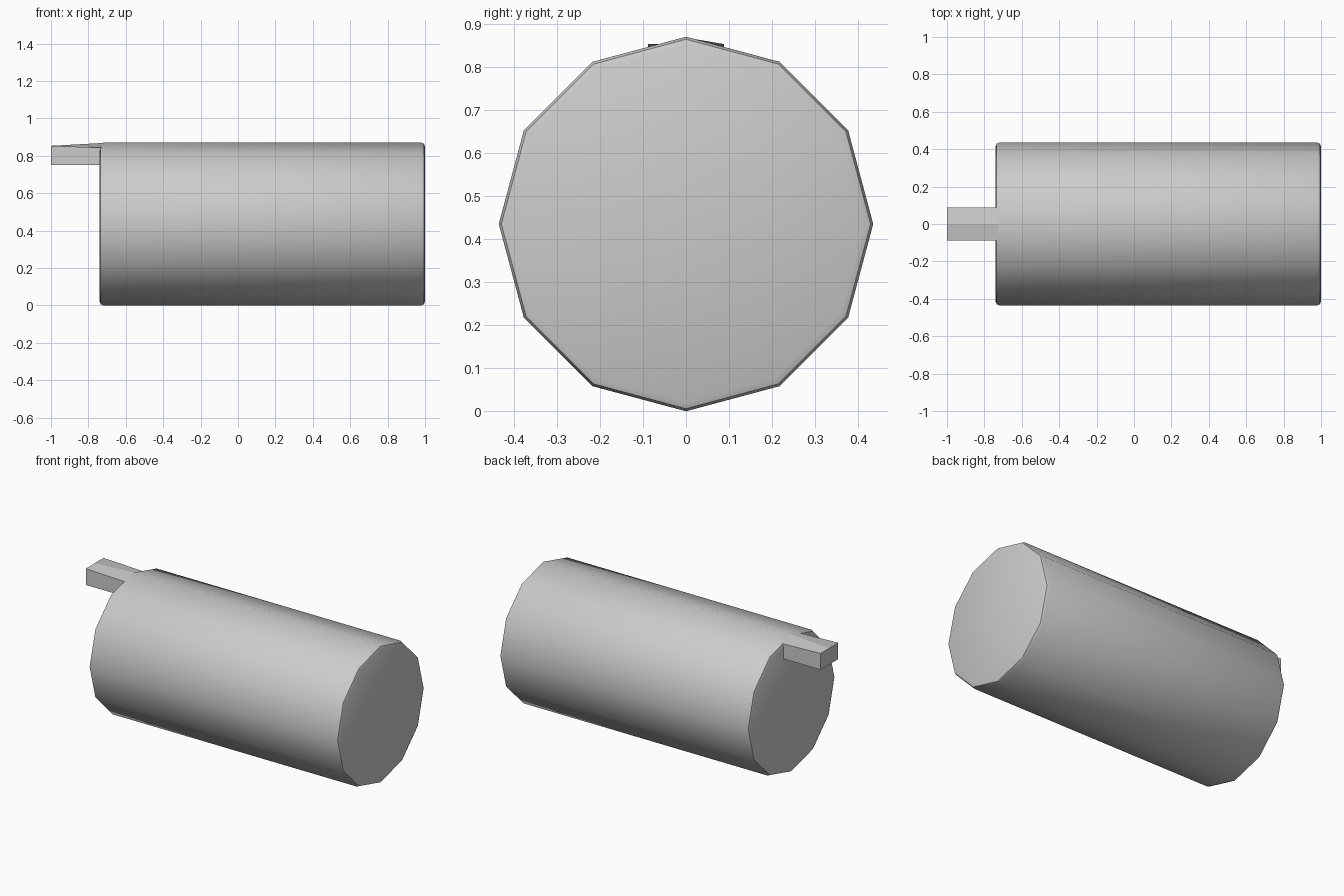
import bpy, bmesh
from math import radians, sin, cos

if "Cube" in bpy.data.objects:
    bpy.data.objects.remove(bpy.data.objects["Cube"])

R, X0, X1 = 0.435, -0.74, 1.0


def make_object(name, bm):
    bmesh.ops.recalc_face_normals(bm, faces=bm.faces)
    mesh = bpy.data.meshes.new(name)
    bm.to_mesh(mesh)
    bm.free()
    obj = bpy.data.objects.new(name, mesh)
    bpy.context.collection.objects.link(obj)
    return obj


def loft(name, start, end):
    """Closed solid between two matching cross-sections."""
    bm = bmesh.new()
    a = [bm.verts.new(p) for p in start]
    b = [bm.verts.new(p) for p in end]
    bm.faces.new(a)
    bm.faces.new(b)
    n = len(a)
    for i in range(n):
        j = (i + 1) % n
        bm.faces.new((a[i], a[j], b[j], b[i]))
    return make_object(name, bm)


# Twelve-sided drum lying along x, one corner pointing straight up
ring = [(R * sin(radians(30 * i)), R + R * cos(radians(30 * i))) for i in range(12)]
drum = loft("drum", [(X0, y, z) for y, z in ring], [(X1, y, z) for y, z in ring])

# Softly rounded rims at both ends
bm = bmesh.new()
bm.from_mesh(drum.data)
rims = [e for e in bm.edges if abs(e.verts[0].co.x - e.verts[1].co.x) < 1e-4]
bmesh.ops.bevel(bm, geom=rims, offset=0.02, segments=2, profile=0.5, affect='EDGES')
bm.to_mesh(drum.data)
bm.free()
bpy.context.view_layer.objects.active = drum
drum.select_set(True)
bpy.ops.object.shade_smooth_by_angle(angle=radians(40))

# Tab: flat-topped at the tip, ridged where it meets the drum
W, BOTTOM = 0.088, 0.75


def tab_section(x, side, ridge):
    return [(x, -W, BOTTOM), (x, W, BOTTOM), (x, W, side), (x, 0, ridge), (x, -W, side)]


loft("tab", tab_section(-1.0, 0.853, 0.853), tab_section(-0.725, 0.843, 0.868))
